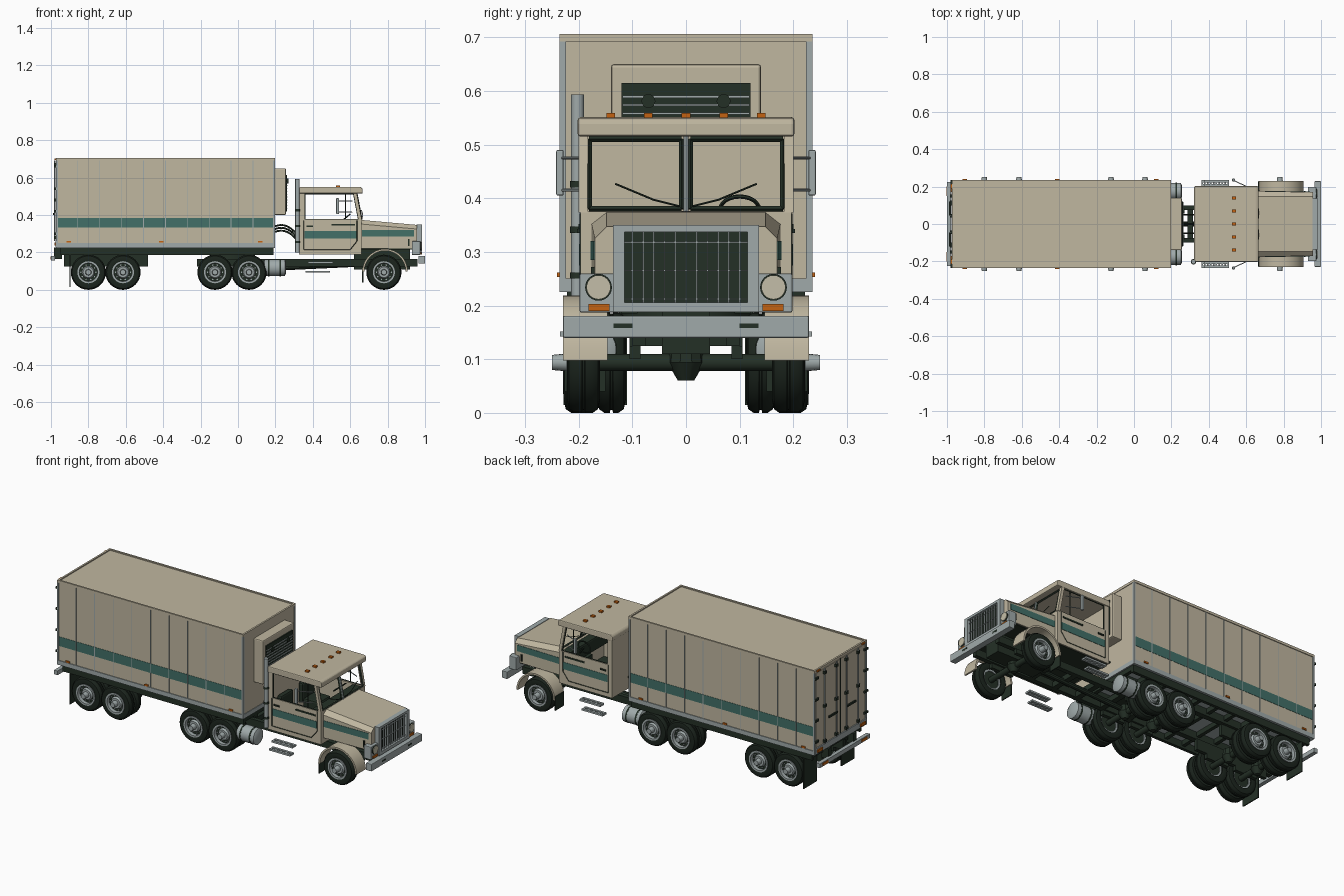
import bpy, bmesh, math
from mathutils import Vector, Matrix

if "Cube" in bpy.data.objects:
    bpy.data.objects.remove(bpy.data.objects["Cube"])

def mat(name, r, g, b):
    m = bpy.data.materials.new(name)
    m.diffuse_color = [((c / 255 + 0.055) / 1.055) ** 2.4 for c in (r, g, b)] + [1]
    m.use_nodes = True
    m.node_tree.nodes["Principled BSDF"].inputs["Base Color"].default_value = m.diffuse_color
    return m

TAN = mat("sand paint", 192, 183, 160)
TEAL = mat("teal stripe", 66, 112, 104)
SILVER = mat("silver metal", 160, 170, 170)
DARK = mat("dark green black", 36, 48, 38)
TYRE = mat("tyre rubber", 27, 36, 29)
ORANGE = mat("amber lamp", 196, 98, 18)
LENS = mat("lamp lens", 196, 190, 168)

def finish(name, bm, m, bevel=0, smooth=False):
    bmesh.ops.recalc_face_normals(bm, faces=bm.faces)
    me = bpy.data.meshes.new(name)
    bm.to_mesh(me); bm.free()
    ob = bpy.data.objects.new(name, me)
    bpy.context.collection.objects.link(ob)
    me.materials.append(m)
    if bevel:
        b = ob.modifiers.new("bevel", 'BEVEL'); b.width = bevel; b.segments = 2
    if smooth:
        bpy.ops.object.select_all(action='DESELECT')
        ob.select_set(True); bpy.context.view_layer.objects.active = ob
        bpy.ops.object.shade_smooth_by_angle(angle=math.radians(35))
    return ob

def box(name, x0, x1, y0, y1, z0, z1, m, bevel=0):
    bm = bmesh.new()
    bmesh.ops.create_cube(bm, size=1, matrix=Matrix.Translation(((x0+x1)/2, (y0+y1)/2, (z0+z1)/2))
                          @ Matrix.Diagonal((x1-x0, abs(y1-y0), z1-z0, 1)))
    return finish(name, bm, m, bevel)

def boxes(name, x0, x1, y0, y1, z0, z1, m, bevel=0):
    for s in (-1, 1):
        box(name, x0, x1, s*y0, s*y1, z0, z1, m, bevel)

def cyl(name, p0, p1, r, m, n=20, r2=None):
    p0, p1 = Vector(p0), Vector(p1); d = p1 - p0
    bm = bmesh.new()
    bmesh.ops.create_cone(bm, cap_ends=True, segments=n, radius1=r, radius2=r if r2 is None else r2, depth=d.length,
        matrix=Matrix.Translation((p0+p1)/2) @ d.to_track_quat('Z', 'Y').to_matrix().to_4x4())
    return finish(name, bm, m, 0, True)

def tube(name, pts, r, m, n=6):
    for a, b in zip(pts, pts[1:]):
        cyl(name, a, b, r, m, n)

def loft(name, sections, m, bevel=0, smooth=False, cap=True, loop=False):
    bm = bmesh.new()
    rings = [[bm.verts.new(p) for p in s] for s in sections]
    n = len(rings[0])
    for a, b in zip(rings, rings[1:] + (rings[:1] if loop else [])):
        for i in range(n):
            bm.faces.new((a[i], a[(i+1) % n], b[(i+1) % n], b[i]))
    if cap:
        bm.faces.new(rings[0]); bm.faces.new(rings[-1])
    return finish(name, bm, m, bevel, smooth)

def prism(name, prof, y0, y1, m, bevel=0, smooth=False):
    return loft(name, [[(x, y, z) for x, z in prof] for y in (y0, y1)], m, bevel, smooth)

def lathe(name, x, z, prof, m, n=32, closed=True):   # profile of (radius, y), spun about the y axis
    secs = [[(x + r*math.cos(2*math.pi*i/n), y, z + r*math.sin(2*math.pi*i/n)) for i in range(n)] for r, y in prof]
    return loft(name, secs, m, 0, True, not closed, closed)

# ---- wheels
R = 0.094
def wheel(x, s, yin, yout, outer=True):
    w = yout - yin
    lathe("tyre", x, R, [(r, s*y) for r, y in ((.056, yin+.004), (.07, yin), (.087, yin+.004), (R, yin+.014),
          (R, yin+w/2-.003), (.089, yin+w/2-.002), (.089, yin+w/2+.002), (R, yin+w/2+.003),
          (R, yout-.014), (.087, yout-.004), (.07, yout), (.056, yout-.004))], TYRE)
    lathe("rim_ring", x, R, [(r, s*y) for r, y in ((.059, yout+.001), (.049, yout+.001), (.046, yin+.01), (.057, yin+.01))], SILVER)
    lathe("wheel_disc", x, R, [(.05, s*(yin+.015)), (.05, s*(yout-.018))], DARK, 24, False)
    if outer:
        lathe("hub_plate", x, R, [(.034, s*(yout-.018)), (.028, s*(yout-.006))], SILVER, 24, False)
        cyl("hub", (x, s*(yout-.01), R), (x, s*.25, R), .017, SILVER, 16, .014)
        for k in range(10):
            a = k*math.pi/5
            px, pz = x + .04*math.cos(a), R + .04*math.sin(a)
            cyl("wheel_nut", (px, s*(yout-.02), pz), (px, s*(yout-.012), pz), .004, SILVER, 6)

for s in (-1, 1):
    wheel(.78, s, .16, .222)
    for x in (-.8, -.615, -.123, .059):
        wheel(x, s, .173, .228)
        wheel(x, s, .112, .166, False)
for x in (-.8, -.615, -.123, .059, .78):
    cyl("axle", (x, -.2, R), (x, .2, R), .016, DARK, 12)
    cyl("differential", (x, 0, R), (x, 0, .06), .035, DARK, 10, .015)
    cyl("differential_top", (x, 0, R), (x, 0, .13), .035, DARK, 10, .03)
    boxes("spring", x-.07, x+.07, .085, .105, .1, .125, DARK)

# ---- frames under tractor and trailer
boxes("tractor_rail", -.22, .96, .075, .1, .125, .165, DARK)
boxes("trailer_rail", -.95, .19, .09, .12, .185, .226, DARK)
boxes("trailer_skirt", -.95, .19, .205, .222, .187, .226, DARK)
boxes("bogie_rail", -.93, -.48, .085, .105, .125, .187, DARK)
for i in range(11):
    box("trailer_crossmember", -.95+.112*i, -.93+.112*i, -.21, .21, .2, .226, DARK)
for x in (-.2, -.03, .14, .3, .45, .6):
    box("tractor_crossmember", x-.015, x+.015, -.09, .09, .125, .155, DARK)
cyl("coupling_plate", (-.03, 0, .16), (-.03, 0, .19), .12, DARK, 24)
cyl("drive_shaft", (.06, 0, .11), (.7, 0, .14), .014, DARK, 10)
box("engine_block", .62, .92, -.045, .045, .11, .27, DARK)
for s in (-1, 1):
    y = s*.175
    lathe_x = [(.135, .03), (.142, .045), (.25, .045), (.257, .03)]
    loft("fuel_tank", [[(x, y+r*math.cos(k*math.pi/12), .118+r*math.sin(k*math.pi/12)) for k in range(24)]
                       for x, r in lathe_x], SILVER, 0, True)
    for x in (.165, .225):
        cyl("tank_strap", (x-.004, y, .118), (x+.004, y, .118), .0465, DARK, 24)
    box("rear_mudflap", -.902, -.896, s*.11, s*.228, .015, .185, DARK)
    for x, z in ((.36, .092), (.375, .142)):     # ladder-like steps
        for yy in (.2, .222):
            box("step_bar", x, x+.132, s*yy, s*(yy+.013), z, z+.01, SILVER)
        for k in range(5):
            box("step_tread", x+.031*k, x+.031*k+.008, s*.2, s*.235, z, z+.009, SILVER)

# ---- trailer box
box("trailer_body", -.97, .195, -.232, .232, .245, .7, TAN)
box("trailer_floor", -.968, .193, -.23, .23, .226, .246, SILVER)
boxes("bottom_rail", -.973, .198, .228, .236, .225, .25, SILVER)
boxes("top_rail", -.973, .198, .226, .236, .692, .706, TAN)
for x in (-.973, .188):
    box("end_top_rail", x, x+.01, -.23, .23, .692, .706, TAN)
    boxes("corner_post", x, x+.01, .224, .236, .228, .694, SILVER)
box("front_bottom_rail", .19, .198, -.23, .23, .225, .25, SILVER)
boxes("trailer_stripe", -.962, .187, .231, .2335, .332, .385, TEAL)
for i in range(1, 10):
    x = -.973 + .117*i
    boxes("panel_seam", x-.0018, x+.0018, .231, .2345, .25, .692, SILVER)
for x in (-.905, -.41, .12):
    boxes("side_marker", x-.012, x+.012, .234, .24, .253, .262, ORANGE)

# rear doors with lock rods, hinges and lamps
box("rear_frame", -.976, -.968, -.232, .232, .228, .262, SILVER)
box("door_seam", -.974, -.969, -.002, .002, .262, .69, DARK)
for s in (-1, 1):
    box("rear_door", -.973, -.969, s*.005, s*.22, .266, .688, TAN)
    for y in (.045, .15):
        cyl("lock_rod", (-.979, s*y, .262), (-.979, s*y, .692), .004, SILVER, 8)
        for z in (.28, .48, .67):
            box("rod_bracket", -.985, -.972, s*(y-.009), s*(y+.009), z-.008, z+.008, DARK)
    box("door_handle", -.988, -.98, s*.045, s*.12, .4, .41, DARK)
    for z in (.3, .42, .54, .66):
        box("door_hinge", -.982, -.97, s*.205, s*.236, z-.006, z+.006, DARK)
    box("tail_lamp", -.982, -.975, s*.17, s*.215, .236, .252, ORANGE)
    box("top_lamp", -.98, -.972, s*.19, s*.215, .694, .703, ORANGE)
    box("bumper_lamp", -1.002, -.998, s*.15, s*.2, .163, .177, ORANGE)
    box("bumper_arm", -.985, -.94, s*.1, s*.125, .165, .226, DARK)
box("rear_bumper", -1, -.978, -.225, .225, .158, .182, SILVER)

# ---- cooling unit on the trailer nose
box("cooling_unit", .195, .256, -.14, .14, .4, .65, TAN, .006)
box("cooling_grille", .25, .262, -.12, .12, .42, .615, DARK)
for i in range(11):
    box("grille_slat", .26, .265, -.118, .118, .432+.0155*i, .436+.0155*i, SILVER)
for s in (-1, 1):
    cyl("cooling_fan", (.26, s*.07, .581), (.27, s*.07, .581), .013, DARK, 16)
for y, z in ((-.05, .34), (0, .325), (.05, .31)):     # sagging air hoses
    tube("air_hose", [(.198+.0167*k, y, z - .06*(k/8)**1.5 + .02*math.sin(k*math.pi/8)) for k in range(9)], .005, DARK)

# ---- cab shell with open windows
boxes("cab_side", .33, .66, .183, .197, .19, .375, TAN)
box("cab_back", .327, .342, -.197, .197, .19, .53, TAN)
box("firewall", .645, .66, -.19, .19, .19, .375, TAN)
box("cab_floor", .335, .655, -.19, .19, .188, .2, DARK)
prism("cab_roof", [(.322, .515), (.322, .54), (.332, .551), (.655, .55), (.666, .543), (.666, .515)], -.202, .202, TAN, .005)
for s in (-1, 1):
    prism("front_pillar", [(.645, .373), (.662, .373), (.634, .52), (.617, .52)], s*.183, s*.2, TAN)
    box("rear_pillar", .33, .356, s*.183, s*.197, .373, .52, TAN)
    tube("window_trim", [(.357, s*.192, .377), (.357, s*.192, .514), (.618, s*.192, .514), (.644, s*.192, .377), (.357, s*.192, .377)], .003, DARK)
    tube("quarter_window_bar", [(.575, s*.191, .377), (.575, s*.191, .515)], .003, DARK)
    tube("door_seam", [(.352, s*.197, .372), (.352, s*.197, .215), (.6, s*.197, .215), (.636, s*.197, .26), (.636, s*.197, .372)], .0018, DARK, 4)
    box("door_handle", .365, .4, s*.197, s*.203, .335, .343, DARK)
    box("door_moulding", .5, .625, s*.195, s*.2, .343, .352, DARK)
    box("cab_stripe", .355, .634, s*.195, s*.199, .275, .315, TEAL)
    # windscreen gasket and wiper
    a, b = s*.181, s*.008
    tube("windscreen_gasket", [(.658, a, .38), (.632, a, .51), (.632, b, .51), (.658, b, .38), (.658, a, .38)], .0055, DARK, 4)
    tube("wiper", [(.664, s*.012, .385), (.668, s*.06, .397), (.66, s*.132, .427)], .0018, DARK)
    # mirrors
    box("mirror", .525, .54, s*.228, s*.242, .405, .49, SILVER, .003)
    for z in (.415, .475):
        tube("mirror_arm", [(.61, s*.197, z), (.534, s*.232, z)], .0028, SILVER)
    box("seat_base", .38, .48, s*.04, s*.15, .2, .29, DARK, .01)
    box("seat_back", .35, .38, s*.04, s*.15, .26, .372, DARK, .01)
cyl("windscreen_divider", (.661, 0, .375), (.634, 0, .517), .005, SILVER, 8)
box("dashboard", .595, .648, -.183, .183, .3, .376, DARK, .008)
cyl("steering_column", (.6, .1, .34), (.572, .1, .378), .006, DARK, 8)
bpy.ops.mesh.primitive_torus_add(major_radius=.036, minor_radius=.004, major_segments=24, minor_segments=6,
                                 location=(.57, .1, .38), rotation=(0, -.7, 0))
bpy.context.object.name = "steering_wheel"
bpy.context.object.data.materials.append(DARK)
for y in (-.14, -.07, 0, .07, .14):
    box("roof_marker", .525, .545, y-.008, y+.008, .548, .559, ORANGE)

# exhaust stack
cyl("exhaust_stack", (.318, -.202, .2), (.318, -.202, .593), .012, SILVER, 16)
for z in (.25, .335, .42):
    cyl("exhaust_clamp", (.318, -.202, z), (.318, -.202, z+.012), .0145, DARK, 16)

# ---- hood, radiator and lamps
def hood_section(x, w, t):
    return [(x, y, z) for y, z in ((-w, .222), (-w, t-.022), (-.148, t), (.148, t), (w, t-.022), (w, .222))]
loft("hood", [hood_section(.655, .176, .374), hood_section(.958, .17, .347)], TAN)
box("hood_underside", .66, .95, -.165, .165, .217, .223, DARK)
for s in (-1, 1):
    loft("hood_stripe", [[(x, s*y, z) for y, z in ((w-.002, .285), (w+.002, .285), (w+.002, .32), (w-.002, .32))]
                         for x, w in ((.662, .176), (.942, .1705))], TEAL)
    box("hood_latch", .91, .918, s*.17, s*.177, .235, .272, DARK)
    box("headlamp_housing", .93, .975, s*.127, s*.198, .187, .26, SILVER, .003)
    cyl("headlamp_rim", (.97, s*.163, .234), (.979, s*.163, .234), .025, DARK, 24)
    cyl("headlamp_lens", (.972, s*.163, .234), (.982, s*.163, .234), .0225, LENS, 24)
    box("turn_signal", .97, .98, s*.143, s*.182, .19, .203, ORANGE)
    # front fender and flap
    arc = [(r, math.pi*k/16) for r, ks in ((.121, range(17)), (.111, range(16, -1, -1))) for k in ks]
    prism("front_fender", [(.786 + r*math.cos(t), .098 + r*math.sin(t)) for r, t in arc], s*.146, s*.229, TAN, 0, True)
    box("front_mudflap", .664, .67, s*.15, s*.226, .04, .12, DARK)
    box("bumper_slot", .99, 1.001, s*.1, s*.135, .158, .167, DARK)
boxes("radiator_side", .955, .983, .115, .136, .188, .35, SILVER)
for z0, z1 in ((.188, .206), (.337, .35)):
    box("radiator_frame", .955, .983, -.12, .12, z0, z1, SILVER)
box("radiator_core", .95, .968, -.118, .118, .2, .34, DARK)
for i in range(11):
    y = -.1 + .02*i
    box("grille_bar", .966, .976, y-.0013, y+.0013, .205, .338, SILVER)
for z in (.212, .265, .318):
    box("grille_crossbar", .966, .974, -.116, .116, z-.001, z+.001, SILVER)
box("front_bumper", .965, 1, -.229, .229, .14, .181, SILVER, .003)
